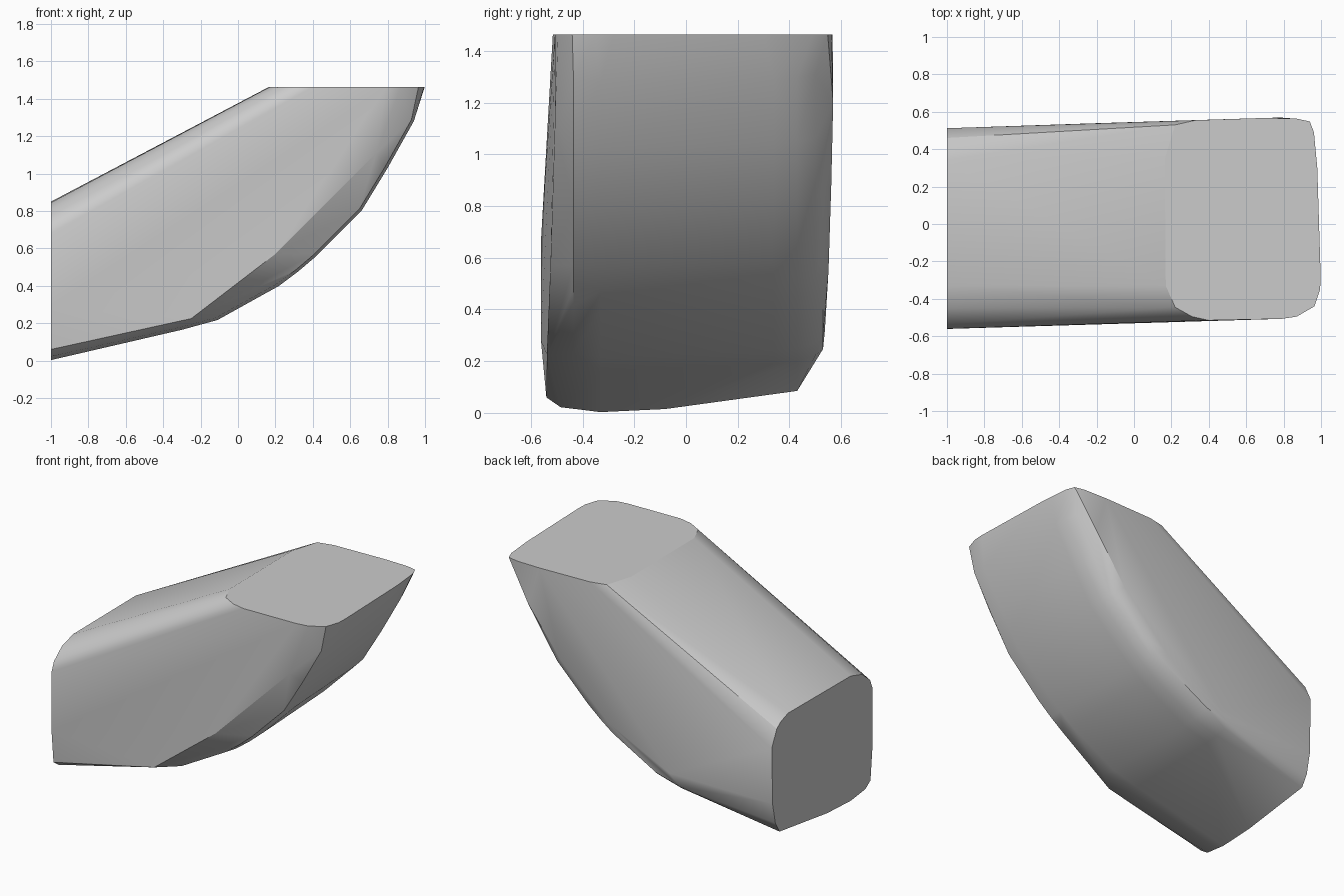
import bpy, bmesh, math
from mathutils import Vector

if "Cube" in bpy.data.objects:
    bpy.data.objects.remove(bpy.data.objects["Cube"])

TOP = 1.463

# Cut end at x = -1, outline as (y, z)
end_face = [(-0.54, 0.06), (-0.485, 0.022), (-0.33, 0.003), (-0.08, 0.015),
            (0.43, 0.085), (0.475, 0.16), (0.505, 0.30), (0.512, 0.68),
            (0.46, 0.79), (0.42, 0.82), (0.34, 0.85), (-0.33, 0.845),
            (-0.45, 0.81), (-0.535, 0.74), (-0.56, 0.68), (-0.561, 0.28)]

# Cut top at z = TOP, outline as (x, y)
top_face = [(0.17, -0.33), (0.22, -0.445), (0.31, -0.495), (0.40, -0.515),
            (0.79, -0.507), (0.87, -0.495), (0.965, -0.44), (0.995, -0.35),
            (0.998, -0.28), (0.98, 0.30), (0.962, 0.49), (0.94, 0.548),
            (0.87, 0.563), (0.70, 0.567), (0.33, 0.555), (0.22, 0.53),
            (0.165, 0.35)]

# Curved underside, as (x, z), and its inset toward each side
belly = [(-0.30, 0.165), (-0.11, 0.217), (0.22, 0.40), (0.32, 0.475),
         (0.42, 0.56), (0.66, 0.80), (0.80, 1.03), (0.94, 1.28)]
rows = [(-0.435, 0.015), (-0.33, 0.0), (0.34, 0.025),
        (0.43, 0.035), (0.50, 0.06), (0.53, 0.085)]

points = [Vector((-1, y, z)) for y, z in end_face]
points += [Vector((x, y, TOP)) for x, y in top_face]
for i, (x, z) in enumerate(belly):
    a, b = belly[max(i - 1, 0)], belly[min(i + 1, len(belly) - 1)]
    d = Vector((b[0] - a[0], b[1] - a[1])).normalized()
    for y, inset in rows:
        points.append(Vector((x - d.y * inset, y, z + d.x * inset)))

# Rims of the two flat flanks
for x, z in [(-0.25, 0.225), (0.20, 0.57), (0.60, 0.975), (0.74, 1.11)]:
    points.append(Vector((x, -0.561 + 0.031 * (x + 1), z)))
for x, z in [(-0.25, 0.32), (0.20, 0.55), (0.55, 0.89), (0.78, 1.2)]:
    points.append(Vector((x, 0.514 + 0.031 * (x + 1), z)))

# Skin the outlines into one closed convex block
bm = bmesh.new()
for p in points:
    bm.verts.new(p)
res = bmesh.ops.convex_hull(bm, input=bm.verts[:])
loose = [v for v in bm.verts if not v.link_faces]
bmesh.ops.delete(bm, geom=loose, context='VERTS')
bmesh.ops.dissolve_limit(bm, angle_limit=math.radians(0.5),
                         verts=bm.verts[:], edges=bm.edges[:])
bmesh.ops.recalc_face_normals(bm, faces=bm.faces[:])
mesh = bpy.data.meshes.new("curved_block")
bm.to_mesh(mesh)
bm.free()
block = bpy.data.objects.new("curved_block", mesh)
bpy.context.collection.objects.link(block)
bpy.context.view_layer.objects.active = block
block.select_set(True)
bpy.ops.object.shade_smooth_by_angle(angle=math.radians(25))
